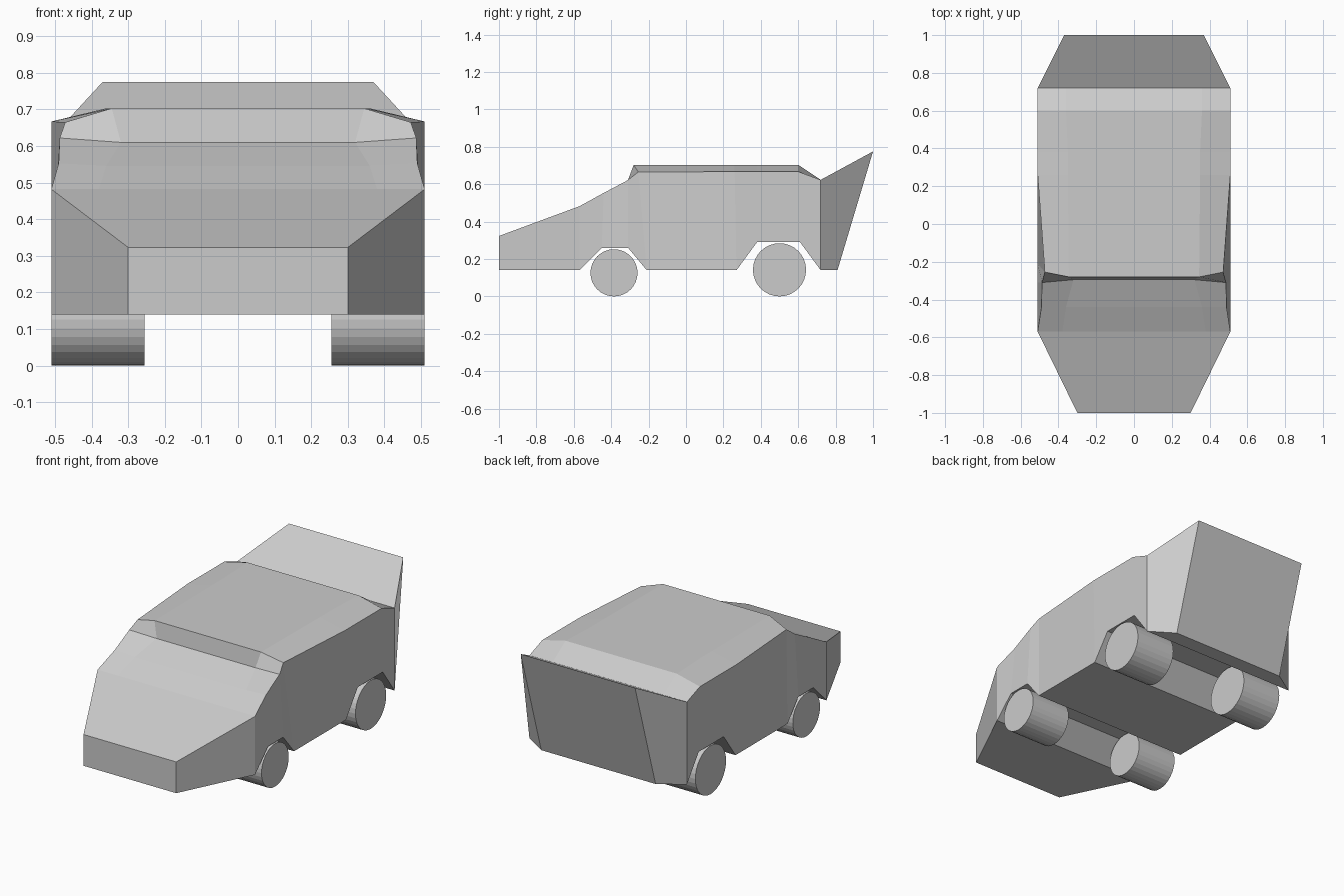
import bpy, bmesh
from math import pi

if "Cube" in bpy.data.objects:
    bpy.data.objects.remove(bpy.data.objects["Cube"])

# Body stations, nose to tail:
# sill (x, y, z), shoulder (x, y, z), inner top edge (x, y, z)
STATIONS = [
    ((.30, -1.0, .14), (.30, -1.0, .323), (.20, -1.0, .323)),
    ((.51, -.57, .14), (.51, -.57, .482), (.38, -.57, .482)),
    ((.51, -.45, .26), (.49, -.44, .553), (.36, -.44, .546)),
    ((.51, -.31, .26), (.487, -.31, .622), (.32, -.295, .61)),
    ((.51, -.21, .14), (.472, -.255, .665), (.345, -.28, .703)),
    ((.51, .27, .14), (.51, .26, .667), (.35, .26, .703)),
    ((.51, .38, .29), (.51, .38, .667), (.35, .38, .703)),
    ((.51, .61, .29), (.51, .60, .667), (.36, .60, .703)),
    ((.51, .72, .14), (.51, .72, .623), (.36, .72, .623)),
    ((.37, .81, .14), (.37, 1.0, .775), (.25, 1.0, .775)),
]


def make_object(name, bm):
    bmesh.ops.recalc_face_normals(bm, faces=bm.faces)
    mesh = bpy.data.meshes.new(name)
    bm.to_mesh(mesh)
    bm.free()
    obj = bpy.data.objects.new(name, mesh)
    bpy.context.collection.objects.link(obj)
    return obj


# Car body: symmetrical rings bridged along the length
bm = bmesh.new()
rings = []
for half in STATIONS:
    mirrored = [(-x, y, z) for x, y, z in reversed(half)]
    rings.append([bm.verts.new(p) for p in list(half) + mirrored])
for a, b in zip(rings, rings[1:]):
    for i in range(6):
        j = (i + 1) % 6
        bm.faces.new((a[i], a[j], b[j], b[i]))
bm.faces.new(rings[0])
bm.faces.new(rings[-1])
make_object("car_body", bm)


# Wheels: wide flat-shaded cylinders
def wheel(name, side, y, radius):
    bpy.ops.mesh.primitive_cylinder_add(
        vertices=32, radius=radius, depth=.255,
        location=(side * .3825, y, radius), rotation=(0, pi / 2, 0))
    bpy.context.object.name = name


for label, side in (("left", -1), ("right", 1)):
    wheel("front_wheel_" + label, side, -.385, .126)
    wheel("rear_wheel_" + label, side, .50, .142)
